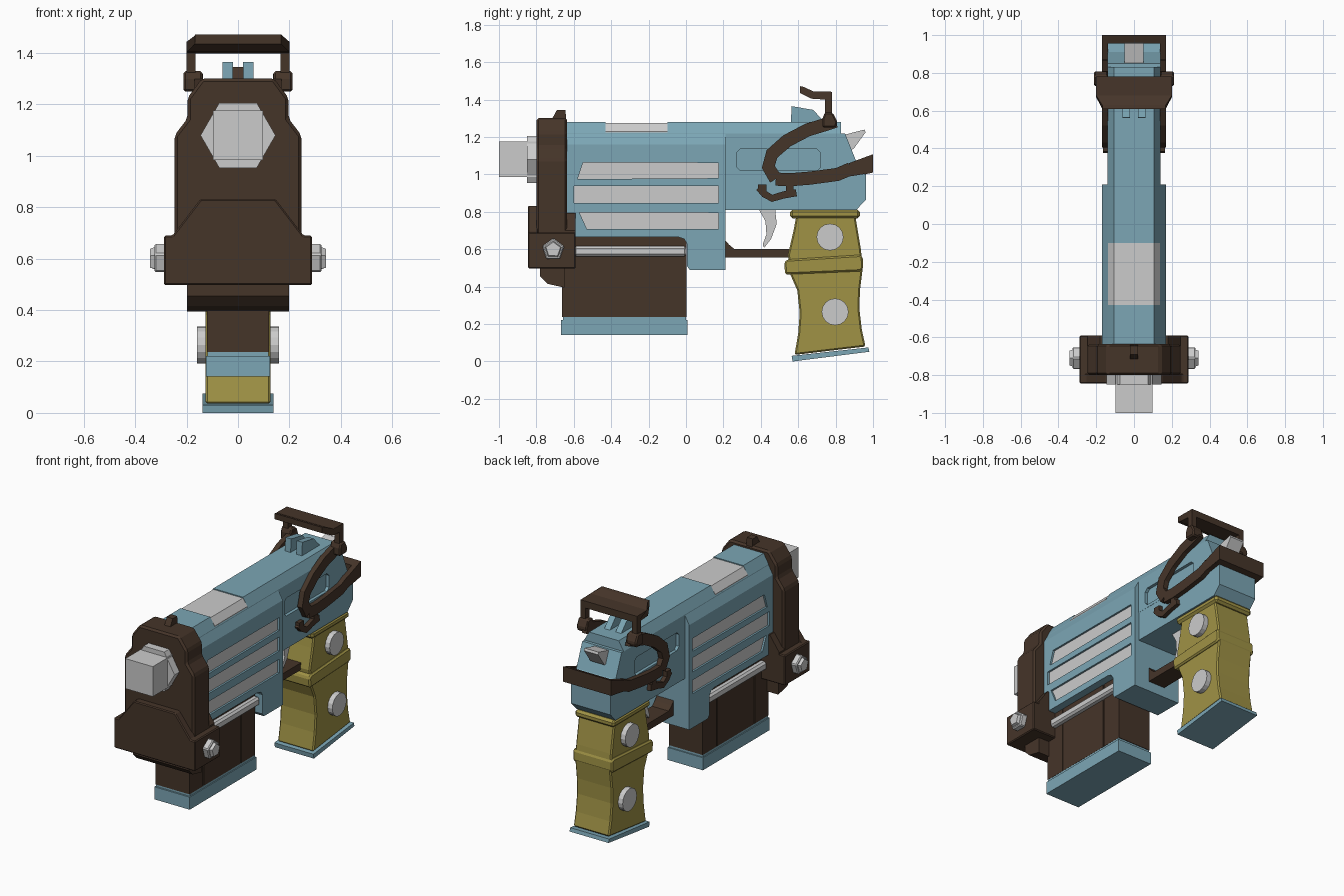
import bpy, bmesh, math
from mathutils import Vector


def material(name, rgb):
    m = bpy.data.materials.new(name)
    m.diffuse_color = (*rgb, 1)
    return m


BLUE = material("blue_steel", (0.20, 0.38, 0.46))
BROWN = material("dark_brown", (0.06, 0.035, 0.022))
OLIVE = material("olive", (0.35, 0.29, 0.06))


def solid(name, outlines, a, b, mat=None, axis='x', mirror=False, bevel=0.0, taper=None):
    """Extrude outlines from a to b: (y, z) outlines along x, (x, z) outlines along y."""
    bm = bmesh.new()
    spans = [(a, b), (-b, -a)] if mirror else [(a, b)]
    for pts in outlines:
        for s in spans:
            rings = []
            for d in s:
                co = [(d, p, q) if axis == 'x' else (p, d, q) for p, q in pts]
                rings.append([bm.verts.new(c) for c in co])
            r0, r1 = rings
            bm.faces.new(r0)
            bm.faces.new(r1[::-1])
            for i in range(len(pts)):
                j = (i + 1) % len(pts)
                bm.faces.new((r0[i], r1[i], r1[j], r0[j]))
    if taper:
        for v in bm.verts:
            taper(v.co)
    bmesh.ops.recalc_face_normals(bm, faces=bm.faces)
    me = bpy.data.meshes.new(name)
    bm.to_mesh(me)
    bm.free()
    ob = bpy.data.objects.new(name, me)
    bpy.context.collection.objects.link(ob)
    if mat:
        me.materials.append(mat)
    if bevel:
        m = ob.modifiers.new("bevel", 'BEVEL')
        m.width, m.segments, m.limit_method = bevel, 1, 'ANGLE'
        m.angle_limit = math.radians(35)
    return ob


def rect(p0, p1, q0, q1):
    return [(p0, q0), (p1, q0), (p1, q1), (p0, q1)]


def sym(half):
    return half + [(-x, z) for x, z in reversed(half)]


def ngon(cy, cz, r, n, turn=0.0):
    return [(cy + r * math.cos(turn + math.tau * i / n),
             cz + r * math.sin(turn + math.tau * i / n)) for i in range(n)]


def stroke(path, w):
    """Outline of a polyline with the given width."""
    p = [Vector(c) for c in path]
    left, right = [], []
    for i, c in enumerate(p):
        t = (p[min(i + 1, len(p) - 1)] - p[max(i - 1, 0)]).normalized()
        n = Vector((-t.y, t.x)) * w / 2
        left.append(tuple(c + n))
        right.append(tuple(c - n))
    return left + right[::-1]


def cut(ob, cutter):
    cutter.hide_render = True
    cutter.hide_viewport = True
    m = ob.modifiers.new("cut", 'BOOLEAN')
    m.object, m.operation, m.solver = cutter, 'DIFFERENCE', 'EXACT'


# Upper slide with chamfered top and the notch for the ejection port
slide = solid("slide", [sym([(0.14, 1.0), (0.14, 1.22), (0.105, 1.28)])], -0.64, 0.83, BLUE, 'y')
cut(slide, solid("port_cutter", [rect(-0.43, -0.10, 1.225, 1.4)], -0.3, 0.3))
solid("ejection_port", [sym([(0.137, 1.2), (0.137, 1.23), (0.105, 1.274)])], -0.43, -0.10, None, 'y')

# Wide receiver with three side vents
receiver = solid("receiver", [[(-0.64, 1.16), (-0.64, 0.665), (-0.04, 0.665), (-0.01, 0.655), (0.005, 0.63),
                               (0.005, 0.51), (0.02, 0.49), (0.21, 0.49), (0.21, 1.16)]],
                 -0.17, 0.17, BLUE)
solid("receiver_shoulder", [sym([(0.17, 1.16), (0.14, 1.215)])], -0.64, 0.21, BLUE, 'y')
vents = [[(-0.58, 0.975), (0.175, 0.98), (0.175, 1.062), (-0.55, 1.065)],
         rect(-0.6, 0.175, 0.848, 0.938),
         [(-0.53, 0.708), (0.175, 0.708), (0.175, 0.795), (-0.57, 0.797)]]
cut(receiver, solid("vent_cutter", vents, 0.15, 0.3, mirror=True))
solid("vent_slats", vents, 0.14, 0.158, mirror=True)

# Rear frame with slot
frame = solid("rear_frame", [[(0.2, 0.81), (0.91, 0.81), (0.962, 0.865), (0.962, 1.01), (0.91, 1.07),
                              (0.85, 1.22), (0.2, 1.22)]], -0.139, 0.139, BLUE)
slot = [(0.29, 1.02), (0.70, 1.02), (0.72, 1.04), (0.72, 1.115), (0.70, 1.135),
        (0.29, 1.135), (0.27, 1.115), (0.27, 1.04)]
slot_cutter = solid("slot_cutter", [slot], 0.12, 0.3, mirror=True)
cut(frame, slot_cutter)
cut(slide, slot_cutter)

# Sights and hammer
solid("rear_sight", [[(0.56, 1.27), (0.565, 1.365), (0.68, 1.345), (0.75, 1.27)]], 0.02, 0.06, BLUE, mirror=True)
solid("front_sight", [[(-0.72, 1.29), (-0.69, 1.345), (-0.645, 1.345), (-0.64, 1.29)]], -0.021, 0.021, BROWN)
solid("hammer", [[(0.8, 1.2), (0.955, 1.24), (0.96, 1.225), (0.895, 1.135), (0.84, 1.13)]], -0.05, 0.05)

# Barrel and hexagonal collar
solid("barrel", [rect(-0.097, 0.097, 0.985, 1.177)], -1.0, -0.75, None, 'y')
solid("barrel_collar", [ngon(0, 1.08, 0.146, 6)], -0.85, -0.75, None, 'y')

# Front housing
solid("front_plate", [sym([(0.247, 0.55), (0.247, 1.08), (0.197, 1.145), (0.197, 1.225), (0.14, 1.302)])],
      -0.80, -0.635, BROWN, 'y', bevel=0.012)
solid("front_cover", [sym([(0.288, 0.497), (0.288, 0.69), (0.255, 0.69), (0.146, 0.832)])],
      -0.845, -0.79, BROWN, 'y', bevel=0.006)
solid("clamp_block", [rect(-0.288, 0.288, 0.497, 0.69)], -0.82, -0.59, BROWN, 'y', bevel=0.006)
solid("clamp_rear_flange", [sym([(0.247, 0.6), (0.247, 0.70), (0.18, 0.795)])], -0.65, -0.59, BROWN, 'y')
solid("front_underside", [[(-0.78, 0.52), (-0.78, 0.455), (-0.74, 0.415), (-0.65, 0.395), (-0.65, 0.52)]],
      -0.198, 0.198, BROWN)


# Clamp bolts on both sides
def bolt_taper(co):
    if abs(co.x) > 0.33:
        co.y = -0.71 + (co.y + 0.71) * 0.72
        co.z = 0.598 + (co.z - 0.598) * 0.72


solid("clamp_bolt_flange", [ngon(-0.71, 0.598, 0.062, 5, 0.3)], 0.27, 0.325, mirror=True, bevel=0.006)
solid("clamp_bolt_head", [ngon(-0.71, 0.598, 0.056, 5, 0.3)], 0.30, 0.342, mirror=True, taper=bolt_taper)

# Magazine, its panels, side rods and base
solid("magazine_core", [rect(-0.655, -0.002, 0.22, 0.68)], -0.112, 0.112, BROWN)
solid("magazine_panels", [rect(-0.662, -0.524, 0.237, 0.68), rect(-0.516, -0.146, 0.237, 0.68),
                          rect(-0.138, 0.003, 0.237, 0.68)], -0.12, 0.12, BROWN)
solid("magazine_rods", [rect(-0.6, 0.004, 0.562, 0.617)], 0.10, 0.155, mirror=True, bevel=0.012)
solid("magazine_base", [rect(-0.667, 0.007, 0.142, 0.222)], -0.125, 0.125, BLUE)
solid("magazine_base_step", [rect(-0.657, 0.0, 0.2, 0.238)], -0.119, 0.119, BLUE)

# Trigger and guard
solid("trigger", [[(0.38, 0.83), (0.425, 0.75), (0.43, 0.68), (0.41, 0.625), (0.418, 0.608), (0.455, 0.655),
                   (0.485, 0.735), (0.475, 0.83)]], -0.03, 0.03)
solid("trigger_guard", [[(0.2, 0.66), (0.2, 0.555), (0.58, 0.555), (0.58, 0.60), (0.26, 0.60), (0.23, 0.625)]],
      -0.06, 0.06, BROWN)

# Grip
solid("grip", [[(0.59, 0.78), (0.575, 0.70), (0.545, 0.57), (0.56, 0.46), (0.595, 0.38), (0.608, 0.26), (0.60, 0.15),
                (0.58, 0.035), (0.96, 0.08), (0.94, 0.17), (0.927, 0.28), (0.93, 0.38), (0.945, 0.5),
                (0.935, 0.6), (0.905, 0.78)]], -0.127, 0.127, OLIVE, bevel=0.008)
solid("grip_collar", [rect(0.555, 0.93, 0.765, 0.812)], -0.14, 0.14, OLIVE, bevel=0.014)
solid("grip_band", [[(0.53, 0.465), (0.93, 0.482), (0.948, 0.495), (0.945, 0.56), (0.93, 0.57), (0.54, 0.545),
                     (0.525, 0.53)]], -0.14, 0.14, OLIVE, bevel=0.012)
solid("grip_base", [[(0.565, 0.03), (0.57, 0.0), (0.98, 0.052), (0.975, 0.075)]], -0.138, 0.138, BLUE)
solid("grip_studs", [ngon(0.77, 0.665, 0.072, 16), ngon(0.797, 0.265, 0.072, 16)], 0.10, 0.16, mirror=True)

# Curved side arms, hooks and the strap round the back
arm = [(0.8, 1.285), (0.74, 1.265), (0.65, 1.238), (0.54, 1.18), (0.46, 1.11), (0.44, 1.04), (0.48, 0.975),
       (0.56, 0.972), (0.66, 0.98), (0.81, 1.0), (0.88, 1.03), (1.0, 1.062)]
solid("side_arms", [stroke(arm[:7], 0.07), stroke(arm[6:-1], 0.07),
                    [(0.87, 1.06), (0.88, 0.99), (1.0, 1.01), (1.0, 1.108)]],
      0.137, 0.17, BROWN, mirror=True)
solid("side_hooks", [stroke([(0.39, 0.93), (0.42, 0.895), (0.46, 0.872), (0.52, 0.89), (0.59, 0.902)], 0.038),
                     rect(0.535, 0.575, 0.9, 0.96), rect(0.385, 0.43, 0.905, 0.945)],
      0.137, 0.165, BROWN, mirror=True)
solid("back_strap", [[(0.955, 1.0), (1.0, 1.01), (1.0, 1.108), (0.955, 1.09)]], -0.165, 0.165, BROWN)


# Raised bridge over the rear sight
def bridge_taper(co):
    if co.y < 0.66:
        co.x *= 0.84


solid("bridge_bar", [[(0.61, 1.472), (0.61, 1.435), (0.67, 1.405), (0.78, 1.398), (0.78, 1.442), (0.68, 1.444),
                      (0.63, 1.468)]], -0.2, 0.2, BROWN, taper=bridge_taper)
solid("bridge_posts", [rect(0.742, 0.78, 1.28, 1.42)], 0.165, 0.2, BROWN, mirror=True)
solid("bridge_feet", [[(0.73, 1.25), (0.80, 1.25), (0.81, 1.28), (0.785, 1.33), (0.742, 1.33), (0.73, 1.30)]],
      0.138, 0.212, BROWN, mirror=True, bevel=0.008)
